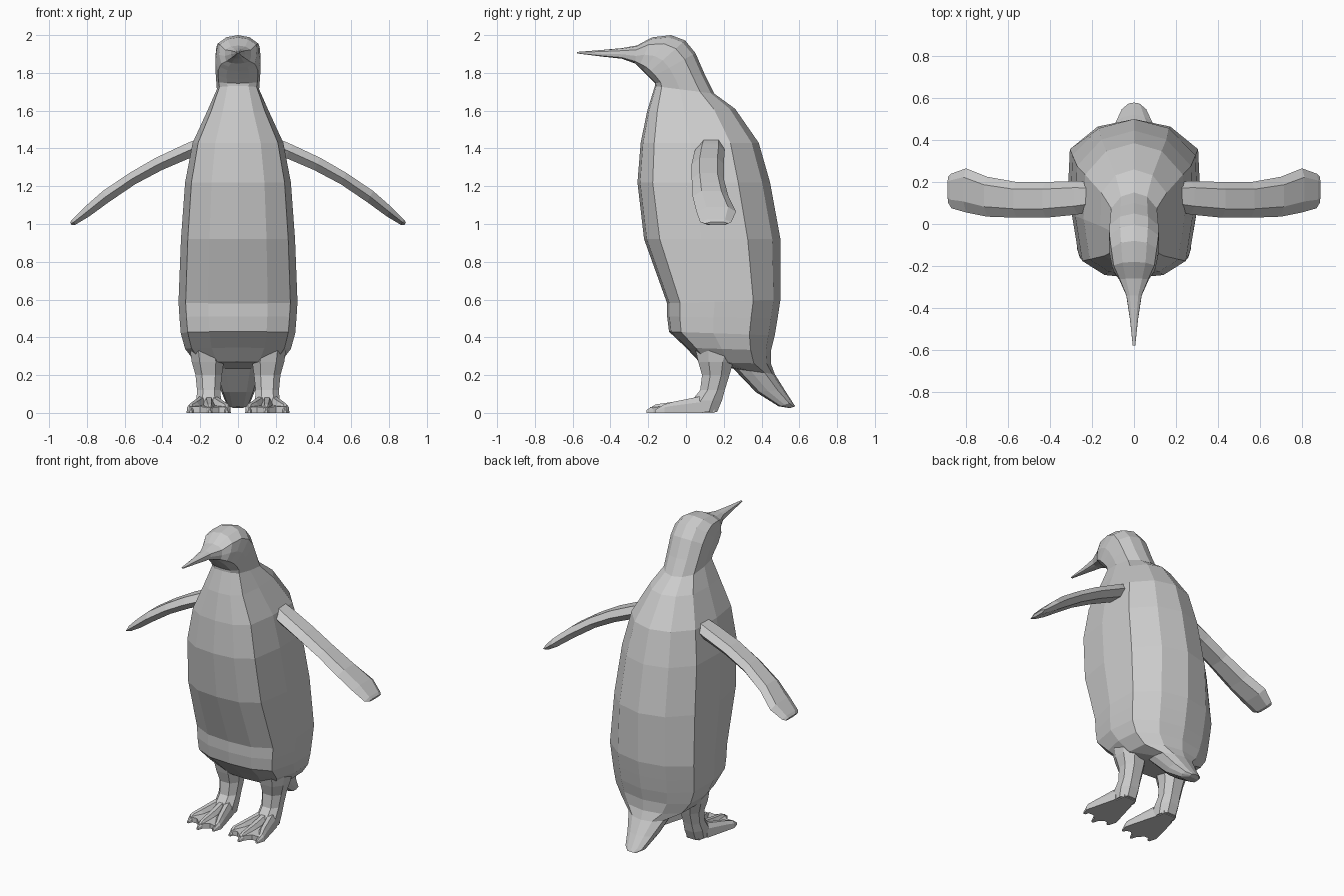
import bpy, bmesh
from mathutils import Vector

grey = bpy.data.materials.new("plain grey")
grey.diffuse_color = (0.6, 0.6, 0.6, 1)


def loft(name, rings, mirror=False):
    """Skin a row of equal-sized point rings, closing both ends."""
    bm = bmesh.new()
    rows = [[bm.verts.new(p) for p in ring] for ring in rings]
    n = len(rows[0])
    for a, b in zip(rows, rows[1:]):
        for i in range(n):
            j = (i + 1) % n
            bm.faces.new((a[i], a[j], b[j], b[i]))
    bm.faces.new(rows[0])
    bm.faces.new(rows[-1])
    bmesh.ops.recalc_face_normals(bm, faces=bm.faces)
    mesh = bpy.data.meshes.new(name)
    bm.to_mesh(mesh)
    bm.free()
    mesh.materials.append(grey)
    obj = bpy.data.objects.new(name, mesh)
    bpy.context.collection.objects.link(obj)
    if mirror:
        obj.modifiers.new("mirror", 'MIRROR').use_mirror_merge = False
    return obj


# Cross-section: (share of half width, share of the way from front to back)
half = [(0, 0), (.5, .02), (.88, .115), (1, .42), (.97, .76), (.55, .94), (0, 1)]
section = half + [(-x, t) for x, t in half[-2:0:-1]]


def body_ring(yf, zf, yb, zb, w):
    return [Vector((x * w, yf + (yb - yf) * t, zf + (zb - zf) * t)) for x, t in section]


# Beak, head, torso and tail as one skin: front y, z, back y, z, half width
body = [
    (-.578, 1.903, -.578, 1.911, .006),
    (-.45, 1.887, -.45, 1.921, .02),
    (-.34, 1.875, -.34, 1.931, .037),
    (-.27, 1.85, -.26, 1.945, .07),
    (-.25, 1.83, -.18, 1.988, .1),
    (-.23, 1.81, -.08, 2.0, .112),
    (-.21, 1.79, -.005, 1.972, .12),
    (-.19, 1.77, .05, 1.905, .12),
    (-.165, 1.745, .1, 1.79, .116),
    (-.165, 1.73, .15, 1.69, .112),
    (-.205, 1.6, .26, 1.61, .16),
    (-.24, 1.43, .385, 1.43, .24),
    (-.257, 1.22, .445, 1.22, .28),
    (-.222, .92, .5, .92, .302),
    (-.1, .58, .5, .6, .315),
    (-.1, .51, .485, .5, .31),
    (-.09, .43, .47, .41, .303),
    (0, .345, .45, .33, .28),
    (.07, .27, .45, .26, .225),
    (.25, .235, .47, .205, .13),
    (.37, .11, .52, .125, .09),
    (.49, .035, .565, .055, .06),
    (.55, .025, .578, .035, .03),
]
loft("body", [body_ring(*r) for r in body])

# Flippers: x, top z, bottom z, front y, back y
flipper = [
    (.2, 1.45, 1.38, .06, .2), (.27, 1.42, 1.35, .045, .205),
    (.42, 1.35, 1.285, .03, .2), (.56, 1.27, 1.21, .03, .2),
    (.70, 1.175, 1.115, .035, .225), (.80, 1.09, 1.04, .055, .265),
    (.87, 1.025, .995, .075, .24), (.885, 1.01, .995, .1, .225),
]


def flipper_ring(x, zt, zb, y0, y1):
    m, d = (zt + zb) / 2, y1 - y0
    dx = (zt - zb) * .25
    return [(x, y0, m), (x + dx, y0 + d * .25, zt), (x + dx, y0 + d * .8, zt),
            (x, y1, m), (x - dx, y0 + d * .8, zb), (x - dx, y0 + d * .25, zb)]


loft("flippers", [flipper_ring(*f) for f in flipper], True)

# Legs: z, centre x, half width, front y, back y
legs = [(.38, .17, .09, .04, .3), (.27, .16, .085, .065, .25),
        (.2, .155, .07, .085, .23), (.12, .155, .062, .075, .205),
        (.065, .155, .065, .03, .19), (.005, .155, .06, .02, .165)]
octagon = [(-.5, 0), (.5, 0), (1, .3), (1, .7), (.5, 1), (-.5, 1), (-1, .7), (-1, .3)]
loft("legs", [[(c + x * w, y0 + (y1 - y0) * t, z) for x, t in octagon]
              for z, c, w, y0, y1 in legs], True)

# Webbed soles with notches between the toes
outline = [(.11, .15), (.095, .04), (.06, -.1), (.06, -.16), (.1, -.15), (.15, -.19),
           (.2, -.14), (.255, -.14), (.25, -.08), (.215, .04), (.2, .15)]
loft("foot_webs", [[(x, y, 0) for x, y in outline],
                   [(x, y, .03 + .1 * (y + .19) * .6) for x, y in outline]], True)


def toe_ring(x, y, w, h):
    return [(x - w, y, 0), (x - w * .9, y, h * .65), (x - w * .4, y, h),
            (x + w * .4, y, h), (x + w * .9, y, h * .65), (x + w, y, 0)]


# Three tapering toes per foot
for label, root, tip, end in (("inner", .13, .06, -.175), ("middle", .155, .15, -.21),
                              ("outer", .185, .25, -.165)):
    mid = root + (tip - root) * .7
    loft(label + "_toes", [toe_ring(root, .09, .035, .09),
                           toe_ring(mid, -.07, .03, .058),
                           toe_ring(tip, end + .05, .022, .045),
                           toe_ring(tip, end, .007, .015)], True)
